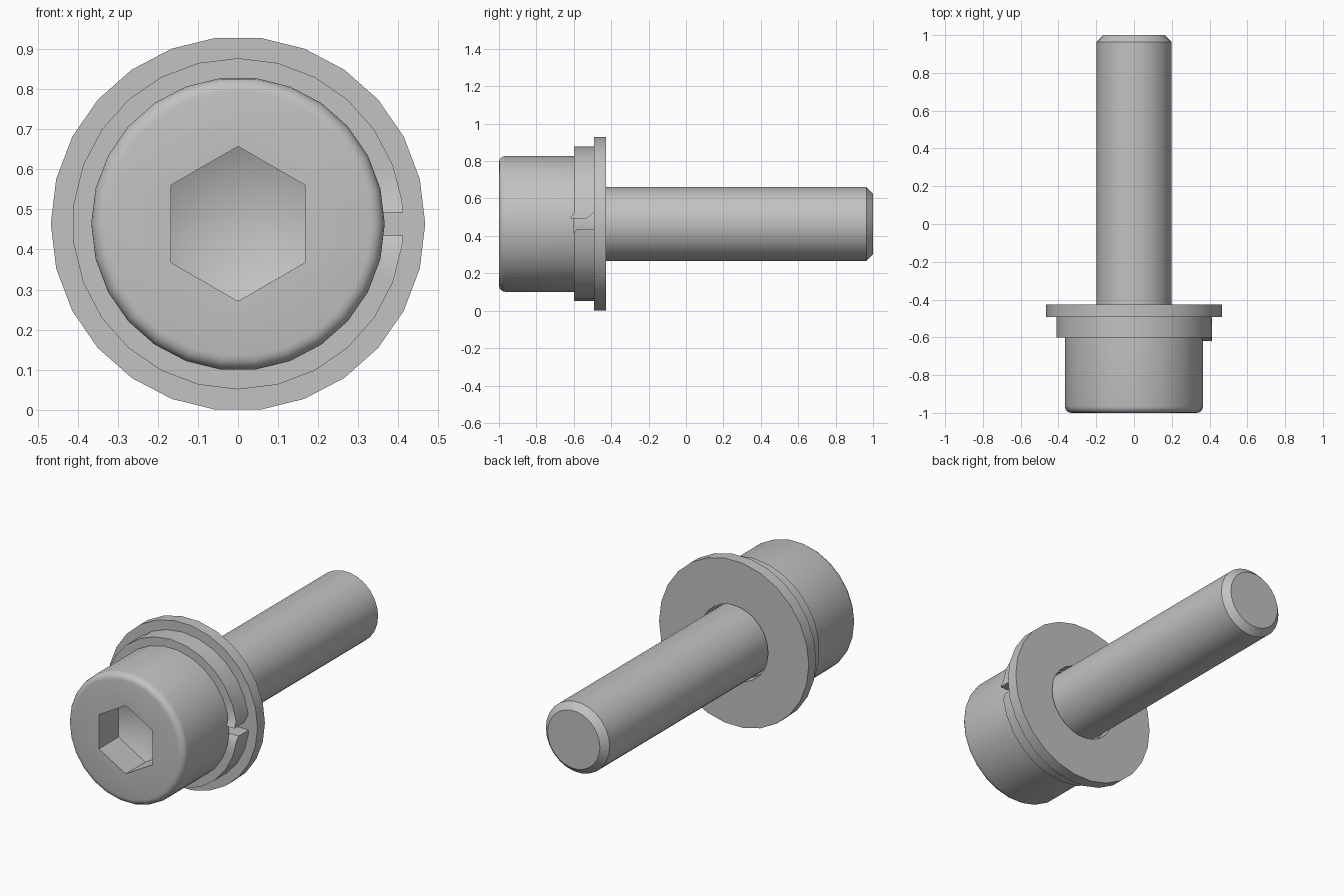
import bpy, bmesh, math

cube = bpy.data.objects.get("Cube")
if cube:
    bpy.data.objects.remove(cube, do_unlink=True)

SIDES = 26      # facets around every turned part
AXIS_Z = 0.464  # height of the screw axis

steel = bpy.data.materials.new("grey steel")
steel.use_nodes = True
grey = (0.54, 0.54, 0.54, 1)
steel.diffuse_color = grey
steel.node_tree.nodes["Principled BSDF"].inputs["Base Color"].default_value = grey


def ring(bm, r, y, sides=SIDES, turn=0.0):
    angles = [turn + math.tau * i / sides for i in range(sides)]
    return [bm.verts.new((r * math.cos(a), y, AXIS_Z + r * math.sin(a))) for a in angles]


def skin(bm, a, b):
    n = len(a)
    for i in range(n):
        j = (i + 1) % n
        bm.faces.new((a[i], a[j], b[j], b[i]))


def finish(bm, name):
    bmesh.ops.recalc_face_normals(bm, faces=bm.faces)
    mesh = bpy.data.meshes.new(name)
    bm.to_mesh(mesh)
    bm.free()
    mesh.materials.append(steel)
    obj = bpy.data.objects.new(name, mesh)
    bpy.context.collection.objects.link(obj)
    bpy.ops.object.select_all(action='DESELECT')
    obj.select_set(True)
    bpy.context.view_layer.objects.active = obj
    bpy.ops.object.shade_smooth_by_angle(angle=math.radians(35))
    return obj


# Screw: rounded head, shank and chamfered tip turned from one profile
bm = bmesh.new()
head_r, fillet, shank_r, chamfer = 0.366, 0.035, 0.199, 0.036
profile = []
for k in range(5):
    a = math.pi / 2 * k / 4
    profile.append((head_r - fillet + fillet * math.sin(a), -1 + fillet - fillet * math.cos(a)))
profile += [(head_r, -0.6), (shank_r, -0.6), (shank_r, 1 - chamfer), (shank_r - chamfer, 1)]
loops = [ring(bm, r, y) for r, y in profile]
for a, b in zip(loops, loops[1:]):
    skin(bm, a, b)
bm.faces.new(loops[-1])

# Hex socket with a drilled conical floor
rim = ring(bm, 0.193, -1, 6, math.pi / 6)
floor = ring(bm, 0.193, -0.825, 6, math.pi / 6)
skin(bm, rim, floor)
apex = bm.verts.new((0, -0.725, AXIS_Z))
for i in range(6):
    bm.faces.new((floor[i], floor[(i + 1) % 6], apex))
edges = [bm.edges.get((l[i], l[(i + 1) % len(l)])) for l in (loops[0], rim) for i in range(len(l))]
bmesh.ops.triangle_fill(bm, edges=edges, use_beauty=True, normal=(0, -1, 0))
finish(bm, "socket_head_screw")

# Flat washer
bm = bmesh.new()
loops = [ring(bm, r, y) for r, y in ((0.213, -0.493), (0.467, -0.493), (0.467, -0.427), (0.213, -0.427))]
for i in range(4):
    skin(bm, loops[i], loops[(i + 1) % 4])
finish(bm, "flat_washer")

# Split spring washer: open ring whose two ends are bent apart along the axis
bm = bmesh.new()
inner, outer, front, back = 0.207, 0.413, -0.6, -0.493


def section(place, shift_front=0.0, shift_back=0.0):
    corners = ((inner, front + shift_front), (outer, front + shift_front),
               (outer, back + shift_back), (inner, back + shift_back))
    return [bm.verts.new((place(r)[0], y, AXIS_Z + place(r)[1])) for r, y in corners]


def level(h):
    return lambda r: (math.sqrt(r * r - h * h), h)


def radial(a):
    return lambda r: (r * math.cos(a), r * math.sin(a))


sections = [section(level(0.028), -0.02, -0.04), section(level(0.06))]
sections += [section(radial(math.tau * (i + 0.5) / SIDES)) for i in range(1, SIDES - 1)]
sections += [section(level(-0.055)), section(level(-0.029), 0.017, 0.02)]
for a, b in zip(sections, sections[1:]):
    skin(bm, a, b)
bm.faces.new(sections[0])
bm.faces.new(sections[-1])
finish(bm, "spring_washer")
